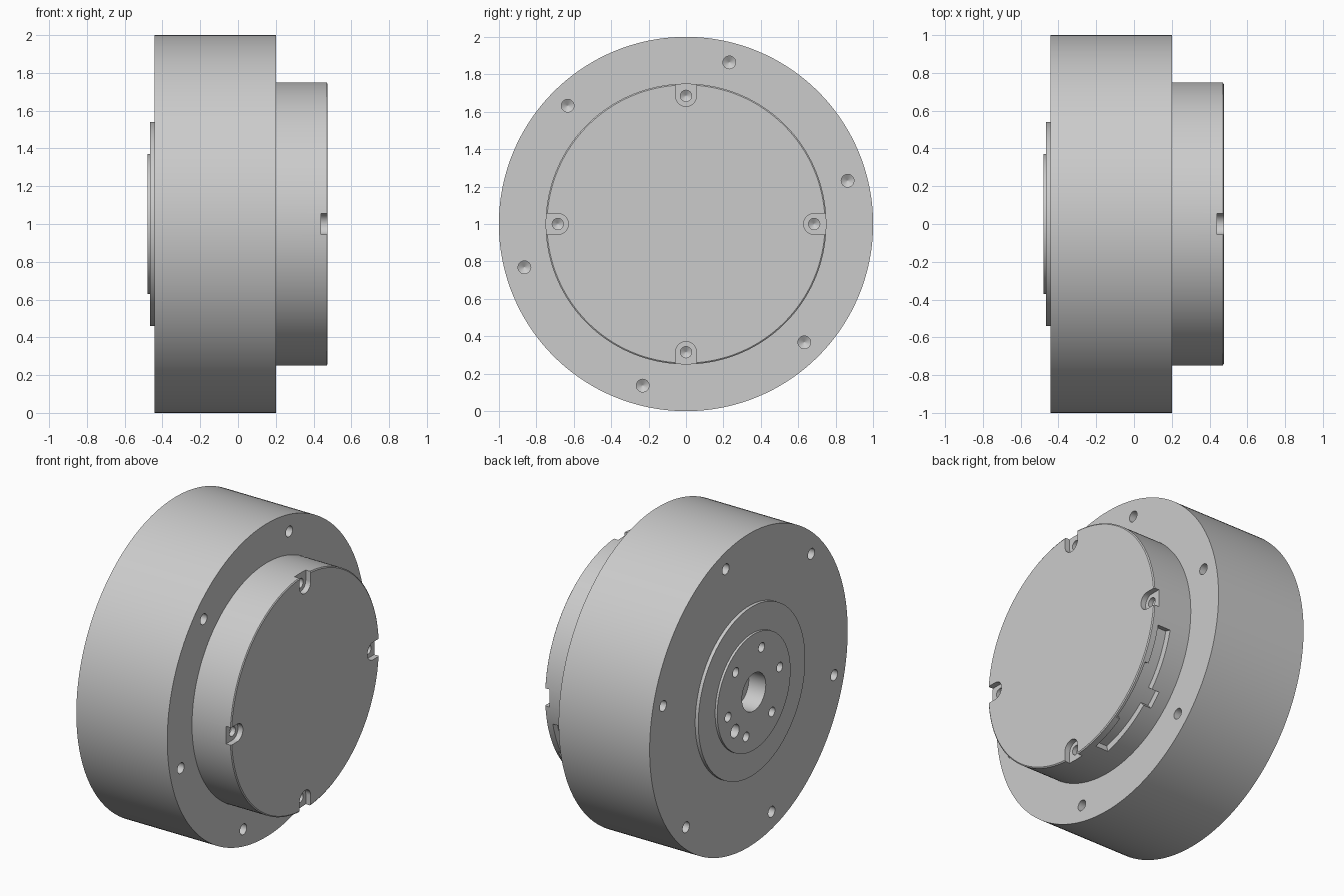
import bpy, bmesh
from math import sin, cos, pi, radians

if "Cube" in bpy.data.objects:
    bpy.data.objects.remove(bpy.data.objects["Cube"], do_unlink=True)

grey = bpy.data.materials.new("machined grey")
grey.use_nodes = True
COLOUR = (0.6, 0.6, 0.6, 1)
grey.diffuse_color = COLOUR
grey.node_tree.nodes["Principled BSDF"].inputs["Base Color"].default_value = COLOUR
AXIS_Z = 1.0


def loft(name, rings):
    """Closed solid through a list of equal-length point rings."""
    bm = bmesh.new()
    loops = [[bm.verts.new(p) for p in ring] for ring in rings]
    n = len(loops[0])
    for a, b in zip(loops, loops[1:]):
        for i in range(n):
            j = (i + 1) % n
            bm.faces.new((a[i], a[j], b[j], b[i]))
    bm.faces.new(loops[0])
    bm.faces.new(loops[-1])
    bmesh.ops.recalc_face_normals(bm, faces=bm.faces)
    mesh = bpy.data.meshes.new(name)
    bm.to_mesh(mesh)
    bm.free()
    mesh.materials.append(grey)
    obj = bpy.data.objects.new(name, mesh)
    bpy.context.collection.objects.link(obj)
    return obj


def turned(name, profile, y=0, z=0, sides=180):
    """Round solid along x from (x, radius) pairs; y, z relative to the axis."""
    return loft(name, [[(x, y + r * cos(2 * pi * i / sides),
                         AXIS_Z + z + r * sin(2 * pi * i / sides))
                        for i in range(sides)] for x, r in profile])


def polar(radius, degrees):
    return radius * cos(radians(degrees)), radius * sin(radians(degrees))


def drill(x, direction, depth, radius, y, z):
    """Blind hole cutter with a conical tip."""
    steps = ((-0.1, radius), (depth, radius), (depth + radius * 0.6, 0.002))
    return turned("drill", [(x + direction * d, r) for d, r in steps], y, z, 32)


def arc_block(start, end, x0, x1, r0=0.71, r1=0.8):
    """Curved block cutter wrapped round the axis."""
    rings = []
    for a in range(start, end + 1, 2):
        rings.append([(x, polar(r, a)[0], AXIS_Z + polar(r, a)[1])
                      for x, r in ((x0, r0), (x1, r0), (x1, r1), (x0, r1))])
    return loft("slot", rings)


def screw_notch(angle, radius=0.056, centre=0.685):
    """U-shaped edge notch cutter, open outwards."""
    outline = [(0.82, radius)]
    outline += [(centre + radius * cos(t), radius * sin(t))
                for t in (pi / 2 + pi * i / 24 for i in range(25))]
    outline += [(0.82, -radius)]
    c, s = cos(radians(angle)), sin(radians(angle))
    return loft("notch", [[(x, u * c - v * s, AXIS_Z + u * s + v * c)
                           for u, v in outline] for x in (0.44, 0.55)])


def cut(targets, cutters):
    for obj in targets:
        for cutter in cutters:
            mod = obj.modifiers.new("cut", "BOOLEAN")
            mod.operation = "DIFFERENCE"
            mod.solver = "EXACT"
            mod.object = cutter
        bpy.context.view_layer.update()
        graph = bpy.context.evaluated_depsgraph_get()
        result = bpy.data.meshes.new_from_object(obj.evaluated_get(graph))
        obj.modifiers.clear()
        obj.data = result
    for cutter in cutters:
        bpy.data.objects.remove(cutter, do_unlink=True)


# Main turned parts
housing = turned("housing", [(-0.443, 1), (0.2, 1)])
flange = turned("output_flange", [(-0.465, 0.54), (-0.443, 0.54)])
hub = turned("output_hub", [(-0.48, 0.37), (-0.465, 0.37)])
cover = turned("rear_cover", [(0.2, 0.75), (0.47, 0.75), (0.475, 0.743)])

# Mounting holes on both faces of the housing
mounts = [polar(0.894, 15 + 60 * i) for i in range(6)]
cut([housing], [drill(x, d, 0.1, 0.034, y, z)
                for x, d in ((0.2, -1), (-0.443, 1)) for y, z in mounts])

# Output hub: centre bore, bolt circle and one locating pin hole
bores = [drill(-0.48, 1, 0.1, 0.03, *polar(0.268, 47 + 60 * i)) for i in range(6)]
bores.append(drill(-0.48, 1, 0.1, 0.042, 0.19, -0.177))
bores.append(turned("bore", [(-0.6, 0.12), (-0.36, 0.12)], sides=64))
cut([housing, flange, hub], bores)

# Cover: four screw notches, then their screw holes
angles = (0, 90, 180, 270)
cut([cover], [screw_notch(a) for a in angles])
cut([cover], [drill(0.44, -1, 0.03, 0.03, *polar(0.685, a)) for a in angles])

# Connector slot in the lower back quarter of the cover
cut([cover], [arc_block(-77, -13, 0.34, 0.43),
              arc_block(-59, -31, 0.40, 0.455),
              arc_block(-49, -41, 0.285, 0.36)])

# Smooth round walls, crisp edges
bpy.ops.object.select_all(action="DESELECT")
for part in (housing, flange, hub, cover):
    part.select_set(True)
bpy.context.view_layer.objects.active = housing
bpy.ops.object.shade_smooth_by_angle(angle=radians(30))
